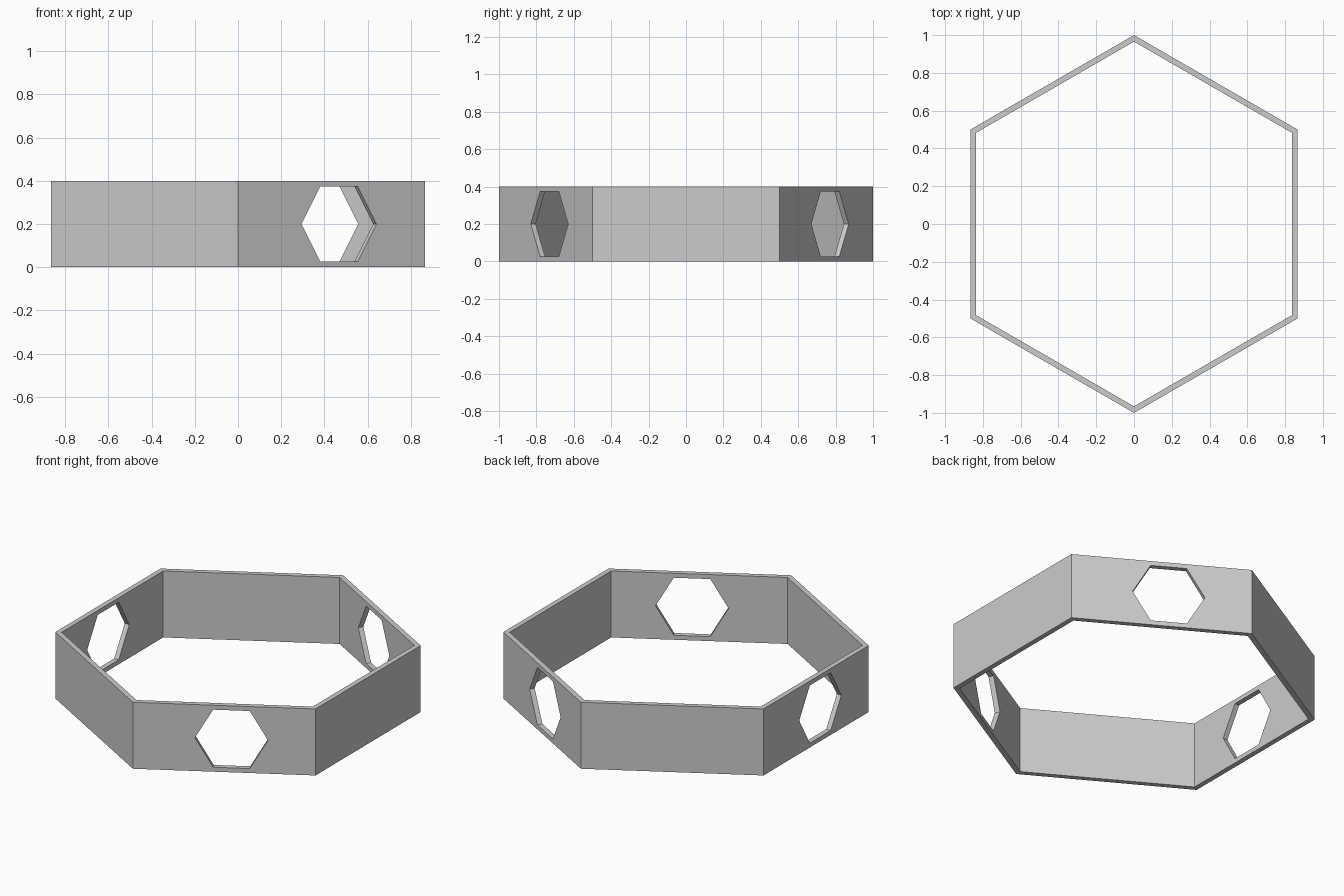
import bpy, bmesh
from math import sin, cos, pi, radians
from mathutils import Matrix

if "Cube" in bpy.data.objects:
    bpy.data.objects.remove(bpy.data.objects["Cube"])

H, WALL, AP = 0.4, 0.03, cos(pi / 6)


def hexagon(r, turn=0.0):
    return [(r * cos(k * pi / 3 + turn), r * sin(k * pi / 3 + turn)) for k in range(6)]


def tube(bm, loops):
    """Join four matching rings into a closed tube."""
    n = len(loops[0])
    for a, b in zip(loops, loops[1:] + loops[:1]):
        for i in range(n):
            j = (i + 1) % n
            bm.faces.new((a[i], a[j], b[j], b[i]))


def make_object(name, bm):
    bmesh.ops.recalc_face_normals(bm, faces=bm.faces)
    me = bpy.data.meshes.new(name)
    bm.to_mesh(me)
    bm.free()
    ob = bpy.data.objects.new(name, me)
    bpy.context.collection.objects.link(ob)
    return ob


# Hollow hexagonal band
outer, inner = hexagon(1, pi / 6), hexagon((AP - WALL) / AP, pi / 6)
bm = bmesh.new()
tube(bm, [[bm.verts.new((x, y, z)) for x, y in ring]
          for ring, z in ((outer, 0), (outer, H), (inner, H), (inner, 0))])
band = make_object("hexagonal_band", bm)

# Hexagonal cutters through every other wall, slightly off centre
bm = bmesh.new()
for angle in (-60, 60, 180):
    rot = Matrix.Rotation(radians(angle), 4, 'Z')
    rings = [[bm.verts.new(rot @ Matrix.Translation((d, 0.04, H / 2)).to_4x4()
                           @ Matrix.Identity(3).col[0].copy().lerp((0, u, v), 1.0))
              for u, v in hexagon(0.2)] for d in (AP - 0.1, AP + 0.1)]
    for i in range(6):
        j = (i + 1) % 6
        bm.faces.new((rings[0][i], rings[0][j], rings[1][j], rings[1][i]))
    bm.faces.new(rings[0])
    bm.faces.new(rings[1])
cutter = make_object("window_cutter", bm)
cutter.hide_render = True
cutter.hide_set(True)

windows = band.modifiers.new("windows", 'BOOLEAN')
windows.operation = 'DIFFERENCE'
windows.solver = 'EXACT'
windows.object = cutter
